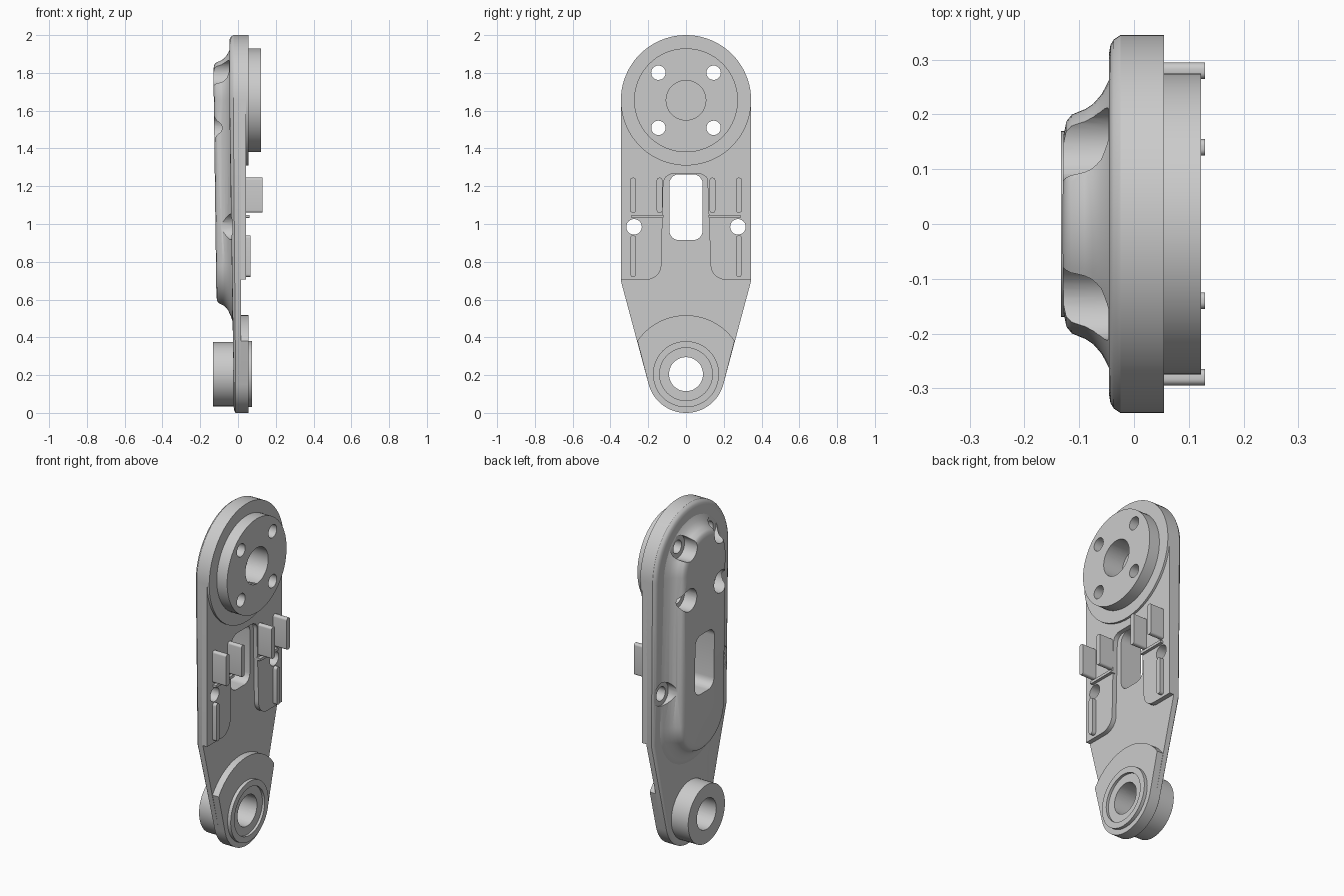
import bpy, bmesh
from math import sin, cos, radians, acos, atan2, hypot, degrees

cube = bpy.data.objects.get("Cube")
if cube:
    bpy.data.objects.remove(cube)

grey = bpy.data.materials.new("plain_grey")
grey.use_nodes = True
tone = (0.6, 0.6, 0.6, 1)
grey.diffuse_color = tone
grey.node_tree.nodes["Principled BSDF"].inputs["Base Color"].default_value = tone

TOP, LOW, WIDE = 1.655, 0.205, 0.345     # pivot heights and half width


def arc(y, z, r, a, b, n=24):
    """Points on an arc in the y-z plane, angles in degrees."""
    return [(y + r * cos(radians(a + (b - a) * i / n)),
             z + r * sin(radians(a + (b - a) * i / n))) for i in range(n + 1)]


def circle(y, z, r, n=48):
    return arc(y, z, r, 0, 360, n)[:-1]


def rounded(y0, y1, z0, z1, r):
    return (arc(y1 - r, z1 - r, r, 0, 90, 6) + arc(y0 + r, z1 - r, r, 90, 180, 6)
            + arc(y0 + r, z0 + r, r, 180, 270, 6) + arc(y1 - r, z0 + r, r, 270, 360, 6))


def stadium(r, low=0.78):
    return arc(0, TOP, r, 0, 180, 32) + arc(0, low, r, 180, 360, 32)


def plate_outline(inset):
    """Round head, straight sides, taper to a round foot."""
    w, r, h = WIDE - inset, 0.205 - inset, 0.7 - LOW
    a = degrees(atan2(h, w) - acos(r / hypot(w, h)))
    return (arc(0, TOP, w, 0, 180, 40) + [(-w, 0.7)]
            + arc(0, LOW, r, 180 - a, 360 + a, 32) + [(w, 0.7)])


def loft(name, rings, slope=None):
    """Solid through (x, outline) rings, optionally thinned by height."""
    bm = bmesh.new()
    loops = []
    for x, pts in rings:
        loops.append([bm.verts.new((x * slope(z) if slope and x < 0 else x, y, z))
                      for y, z in pts])
    for a, b in zip(loops, loops[1:]):
        for i in range(len(a)):
            j = (i + 1) % len(a)
            bm.faces.new((a[i], a[j], b[j], b[i]))
    bm.faces.new(loops[0][::-1])
    bm.faces.new(loops[-1])
    caps = [f for f in bm.faces if len(f.verts) > 4]
    bmesh.ops.triangulate(bm, faces=caps)
    bmesh.ops.recalc_face_normals(bm, faces=bm.faces)
    me = bpy.data.meshes.new(name)
    bm.to_mesh(me)
    bm.free()
    me.materials.append(grey)
    ob = bpy.data.objects.new(name, me)
    bpy.context.collection.objects.link(ob)
    return ob


def prism(name, pts, x0, x1):
    return loft(name, [(x0, pts), (x1, pts)])


# Main plate with a rounded back edge
plate = loft("main_plate", [(x, plate_outline(d)) for x, d in
             ((0.015, 0), (-0.025, 0), (-0.037, 0.008), (-0.043, 0.018), (-0.046, 0.035))],
             lambda z: 0.5 + 0.5 * max(0, min(1, (z - 0.2) / 1.3)))

# Hollow-looking back housing that flares into the plate
housing = loft("back_housing", [(x, stadium(r)) for x, r in
               ((-0.015, 0.31), (-0.035, 0.29), (-0.045, 0.265), (-0.06, 0.237), (-0.075, 0.22),
                (-0.09, 0.21), (-0.115, 0.2), (-0.125, 0.188), (-0.13, 0.165))],
               lambda z: 1 - 0.1 * (1.8 - z))

# Raised front layer with an open channel in the middle
side = [(WIDE, 0.705)] + [(WIDE, TOP)]
inner = arc(0.07, 1.215, 0.05, 90, 0, 6) + [(0.13, 0.8)] + arc(0.21, 0.785, 0.08, 180, 270, 8)
left_inner = [(-y, z) for y, z in reversed(inner)]
layer = prism("raised_layer", side + arc(0, TOP, WIDE, 0, 180, 40)[1:] + [(-WIDE, 0.705)]
              + left_inner + inner, 0.01, 0.042)

# Round head: rim and mounting flange
rim = prism("head_rim", circle(0, TOP, WIDE, 80), 0.02, 0.055)
flange = prism("mounting_flange", circle(0, TOP, 0.275, 64), 0.05, 0.122)

# Foot: pad, bearing ring and rear hub
pad = prism("foot_pad", arc(0, LOW, 0.312, 34.5, 145.5, 28)
            + arc(0, LOW, 0.205, 195, 345, 32), 0.0, 0.055)
ring = prism("bearing_ring", circle(0, LOW, 0.175), 0.05, 0.075)
hub = prism("rear_hub", circle(0, LOW, 0.17), -0.133, 0.0)

# Clip tabs, ribs and ledges on both sides
for s, label in ((1, "left"), (-1, "right")):
    for y, kind in ((0.28, "outer"), (0.14, "inner")):
        prism(f"{label}_{kind}_tab", rounded(s * y - 0.015, s * y + 0.015, 1.06, 1.245, 0.012),
              0.03, 0.13)
    prism(f"{label}_rib", rounded(s * 0.28 - 0.015, s * 0.28 + 0.015, 0.72, 0.94, 0.014),
          0.03, 0.066)
    ledge = sorted((s * 0.12, s * 0.29))
    prism(f"{label}_ledge", rounded(*ledge, 1.032, 1.048, 0.003), 0.03, 0.06)

# Cutters: slot, bores, screw holes and counterbores
cuts = []


def cut(pts, x0, x1, *targets):
    cuts.append((prism("cutter", pts, x0, x1), targets))


cut(rounded(-0.088, 0.088, 0.915, 1.263, 0.05), -0.3, 0.3, plate, housing)
cut(circle(0, LOW, 0.09), -0.3, 0.3, plate, pad, ring, hub)
cut(circle(0, LOW, 0.14), 0.06, 0.3, ring)
cut(circle(0, TOP, 0.105), -0.005, 0.3, plate, housing, layer, rim, flange)
for s in (1, -1):
    for z in (TOP - 0.146, TOP + 0.146):
        cut(circle(s * 0.146, z, 0.038, 32), -0.3, 0.3, plate, housing, layer, rim, flange)
        cut(circle(s * 0.146, z, 0.066, 32), -0.3, -0.047, housing)
    cut(circle(s * 0.275, 0.985, 0.041, 32), -0.3, 0.3, plate, housing, layer)
    cut(circle(s * 0.275, 0.985, 0.068, 32), -0.3, -0.03, plate, housing)

for cutter, targets in cuts:
    for ob in targets:
        mod = ob.modifiers.new("cut", "BOOLEAN")
        mod.operation, mod.solver, mod.object = "DIFFERENCE", "EXACT", cutter

# Bake the cuts and drop the cutters
bpy.context.view_layer.update()
graph = bpy.context.evaluated_depsgraph_get()
baked = {ob: bpy.data.meshes.new_from_object(ob.evaluated_get(graph))
         for ob in bpy.context.scene.objects if ob.type == "MESH" and ob.modifiers}
for ob, me in baked.items():
    ob.modifiers.clear()
    ob.data = me
for cutter, _ in cuts:
    bpy.data.objects.remove(cutter)

# Smooth curved walls, keep crisp edges
bpy.ops.object.select_all(action="DESELECT")
for ob in bpy.context.scene.objects:
    if ob.type == "MESH":
        ob.select_set(True)
        bpy.context.view_layer.objects.active = ob
bpy.ops.object.shade_smooth_by_angle(angle=radians(30))
